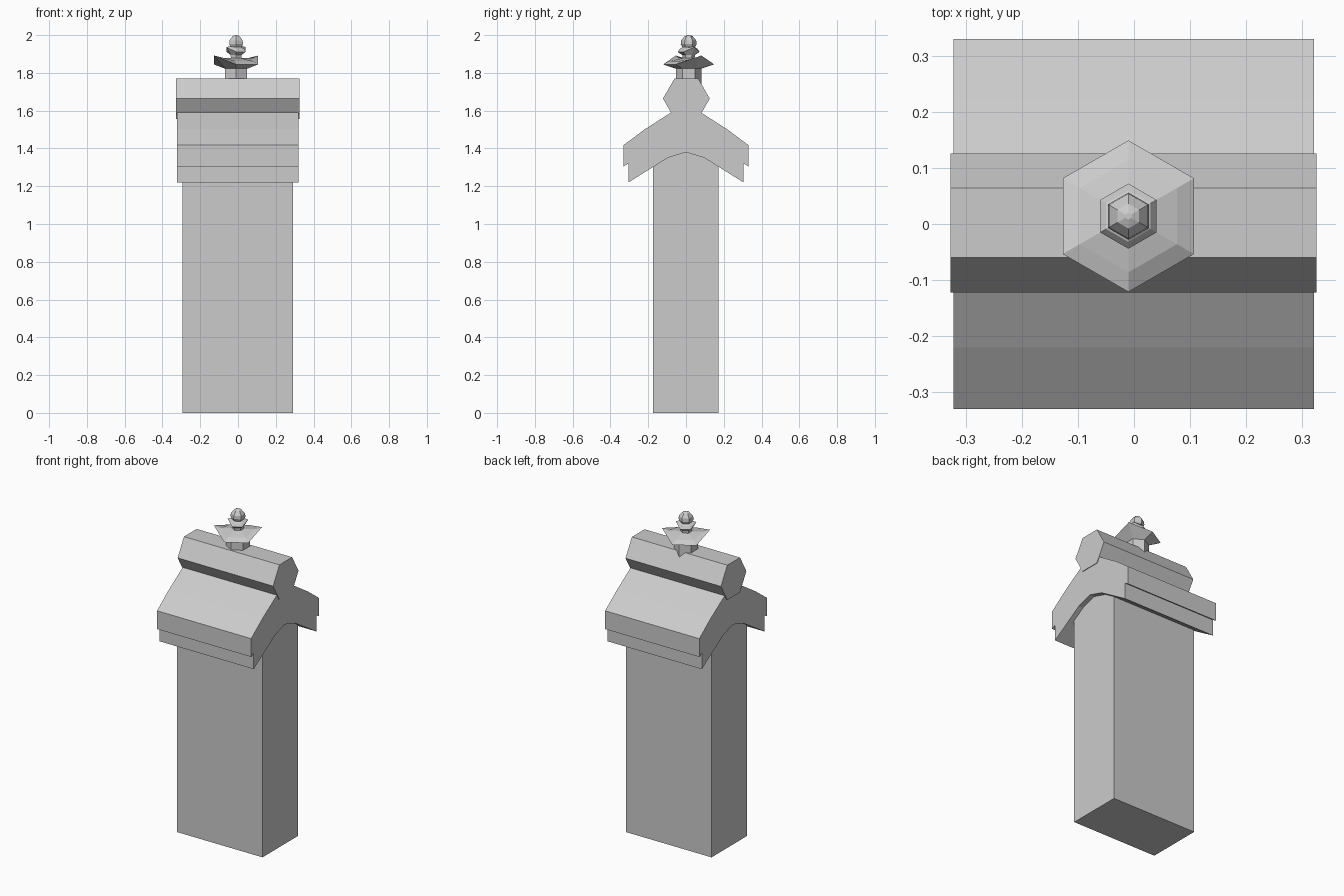
import bpy, bmesh
from math import cos, sin, radians

if "Cube" in bpy.data.objects:
    bpy.data.objects.remove(bpy.data.objects["Cube"])


def make_object(name, bm):
    bmesh.ops.recalc_face_normals(bm, faces=bm.faces)
    mesh = bpy.data.meshes.new(name)
    bm.to_mesh(mesh)
    bm.free()
    obj = bpy.data.objects.new(name, mesh)
    bpy.context.collection.objects.link(obj)
    return obj


def extrude_profile(name, points, x0, x1):
    """Extrude a closed (y, z) profile along x."""
    bm = bmesh.new()
    face = bm.faces.new([bm.verts.new((x0, y, z)) for y, z in points])
    new = bmesh.ops.extrude_face_region(bm, geom=[face])["geom"]
    verts = [v for v in new if isinstance(v, bmesh.types.BMVert)]
    bmesh.ops.translate(bm, verts=verts, vec=(x1 - x0, 0, 0))
    return make_object(name, bm)


def hex_loft(name, rings, cx=-0.01, cy=0.014):
    """Loft hexagons given as (radius, z, lift); lift raises two opposite corners."""
    bm = bmesh.new()
    loops = []
    for r, z, lift in rings:
        loop = []
        for i in range(6):
            a = radians(30 + 60 * i)
            loop.append(bm.verts.new((cx + r * cos(a), cy + r * sin(a),
                                      z + (lift if i % 3 == 0 else 0))))
        loops.append(loop)
    for a, b in zip(loops, loops[1:]):
        for i in range(6):
            j = (i + 1) % 6
            bm.faces.new((a[i], a[j], b[j], b[i]))
    bm.faces.new(loops[0])
    bm.faces.new(loops[-1])
    return make_object(name, bm)


def mirrored(half):
    """Mirror a half profile whose first and last points lie on y = 0."""
    return half + [(-y, z) for y, z in half[-2:0:-1]]


# Square post
extrude_profile("post", [(-0.175, 0), (0.172, 0), (0.172, 1.4), (-0.175, 1.4)],
                -0.295, 0.29)

# Gabled roof with notched eaves and arched underside
roof_half = [(0, 1.64), (0.08, 1.59), (0.22, 1.5), (0.33, 1.418), (0.33, 1.305),
             (0.305, 1.32), (0.305, 1.22), (0.177, 1.3), (0.098, 1.35), (0, 1.38)]
extrude_profile("roof", mirrored(roof_half), -0.322, 0.321)

# Hexagonal ridge beam
hexagon = [(0.002 + 0.124 * cos(radians(60 * i)), 1.664 + 0.124 * sin(radians(60 * i)))
           for i in range(6)]
extrude_profile("ridge_beam", hexagon, -0.327, 0.325)

# Finial: neck, folded canopy, folded collar and knob
hex_loft("finial_neck", [(0.067, 1.72, 0), (0.067, 1.835, 0)])
hex_loft("finial_canopy", [(0.067, 1.822, 0), (0.135, 1.845, 0.047),
                           (0.1, 1.862, 0.016), (0.03, 1.878, 0)])
hex_loft("finial_collar", [(0.03, 1.865, 0), (0.034, 1.895, 0), (0.058, 1.911, 0.025),
                           (0.046, 1.928, 0.012), (0.03, 1.938, 0)])
hex_loft("finial_knob", [(0.028, 1.925, 0), (0.042, 1.952, 0), (0.04, 1.972, 0),
                         (0.022, 1.994, 0), (0.006, 2.0, 0)])
